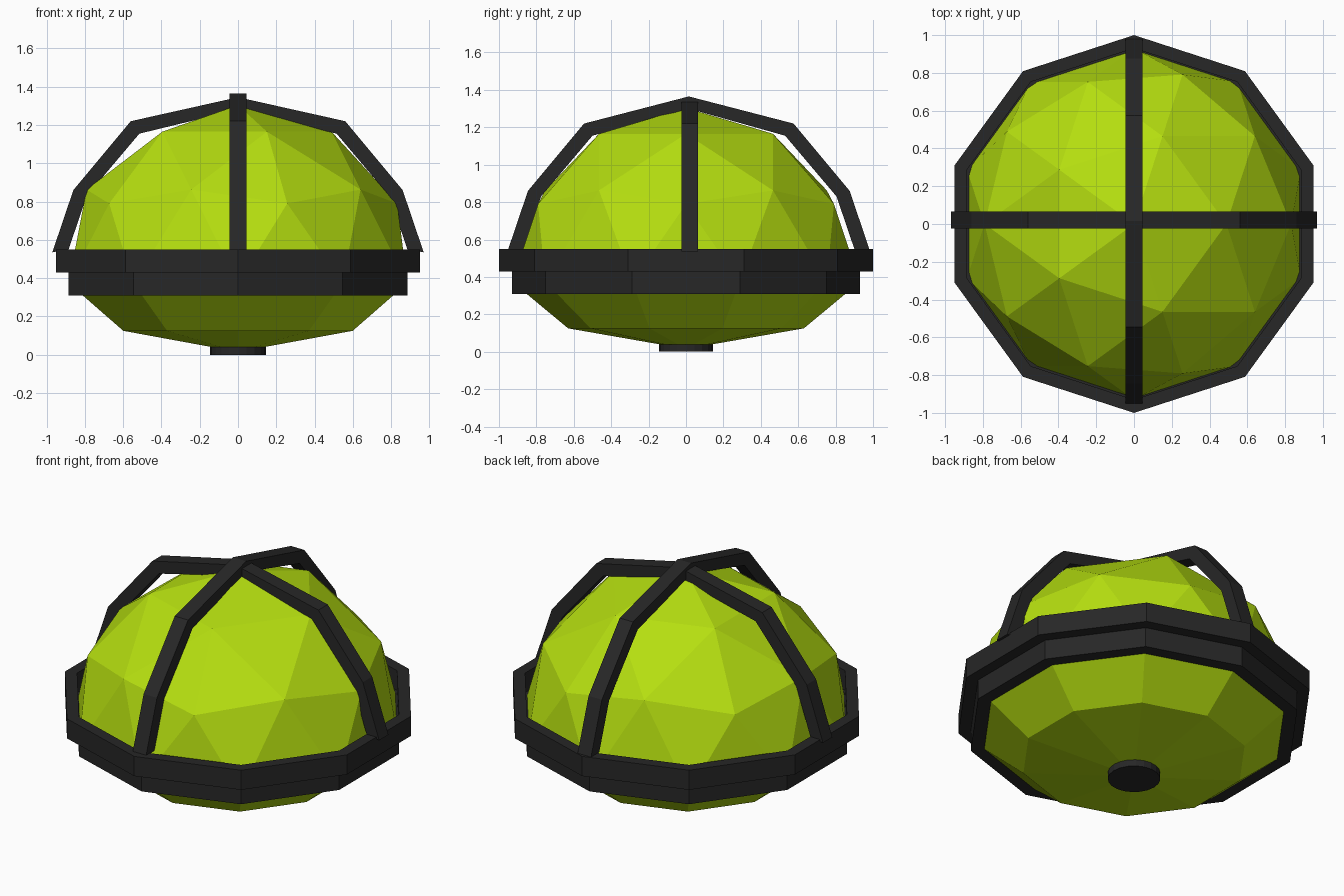
import bpy, bmesh
from math import sin, cos, pi

if "Cube" in bpy.data.objects:
    bpy.data.objects.remove(bpy.data.objects["Cube"])


def material(name, rgb):
    m = bpy.data.materials.new(name)
    m.diffuse_color = (*rgb, 1)
    m.use_nodes = True
    m.node_tree.nodes["Principled BSDF"].inputs["Base Color"].default_value = m.diffuse_color
    return m


GREEN = material("green_glass", (0.46, 0.73, 0.005))
BLACK = material("black_frame", (0.02, 0.02, 0.02))


def finish(name, bm, mat):
    bmesh.ops.recalc_face_normals(bm, faces=bm.faces)
    mesh = bpy.data.meshes.new(name)
    bm.to_mesh(mesh)
    bm.free()
    mesh.materials.append(mat)
    ob = bpy.data.objects.new(name, mesh)
    bpy.context.collection.objects.link(ob)
    return ob


def lathe(name, profile, mat, sides=10, closed=False):
    """Spin (radius, z) points; one corner of the polygon lies on +y."""
    bm = bmesh.new()
    rings = []
    for r, z in profile:
        if r == 0:
            rings.append([bm.verts.new((0, 0, z))] * sides)
        else:
            rings.append([bm.verts.new((r * cos(pi / 2 + 2 * pi * i / sides),
                                        r * sin(pi / 2 + 2 * pi * i / sides), z))
                          for i in range(sides)])
    pairs = list(zip(rings, rings[1:]))
    if closed:
        pairs.append((rings[-1], rings[0]))
    for a, b in pairs:
        for i in range(sides):
            j = (i + 1) % sides
            bm.faces.new(list(dict.fromkeys((a[i], a[j], b[j], b[i]))))
    return finish(name, bm, mat)


def strap(name, to_xyz, apex):
    """Faceted arch; to_xyz maps (along, across, z) to world space."""
    outer = [(0.97, 0.535), (0.86, 0.86), (0.56, 1.22), (0, apex)]
    inner = [(0.885, 0.55), (0.79, 0.83), (0.515, 1.155), (0, apex - 0.065)]
    outer += [(-u, z) for u, z in outer[-2::-1]]
    inner += [(-u, z) for u, z in inner[-2::-1]]
    bm = bmesh.new()
    sections = [[bm.verts.new(to_xyz(u, w, z))
                 for (u, z), w in ((o, -.045), (o, .045), (n, .045), (n, -.045))]
                for o, n in zip(outer, inner)]
    for a, b in zip(sections, sections[1:]):
        for i in range(4):
            j = (i + 1) % 4
            bm.faces.new((a[i], a[j], b[j], b[i]))
    bm.faces.new(sections[0])
    bm.faces.new(sections[-1])
    return finish(name, bm, BLACK)


# faceted dome: upper half of an icosphere
bm = bmesh.new()
bmesh.ops.create_icosphere(bm, subdivisions=2, radius=0.93)
bmesh.ops.delete(bm, geom=[v for v in bm.verts if v.co.z < -0.01], context='VERTS')
bmesh.ops.translate(bm, verts=bm.verts, vec=(0, 0, 0.374))
finish("dome", bm, GREEN)

# shallow ten-sided bowl under the dome
lathe("bowl", [(0.93, 0.374), (0.63, 0.125), (0, 0.015)], GREEN)

# stepped rim
lathe("upper_rim", [(1, 0.43), (1, 0.55), (0.93, 0.55), (0.93, 0.43)], BLACK, closed=True)
lathe("lower_rim", [(0.93, 0.31), (0.93, 0.43), (0.84, 0.43), (0.84, 0.31)], BLACK, closed=True)

# crossing straps over the dome
strap("strap_side_to_side", lambda u, w, z: (u, w + 0.02, z), 1.345)
strap("strap_front_to_back", lambda u, w, z: (w, u + 0.015, z), 1.365)

# round foot
lathe("foot", [(0, 0), (0.145, 0), (0.145, 0.04), (0, 0.04)], BLACK, sides=20)
